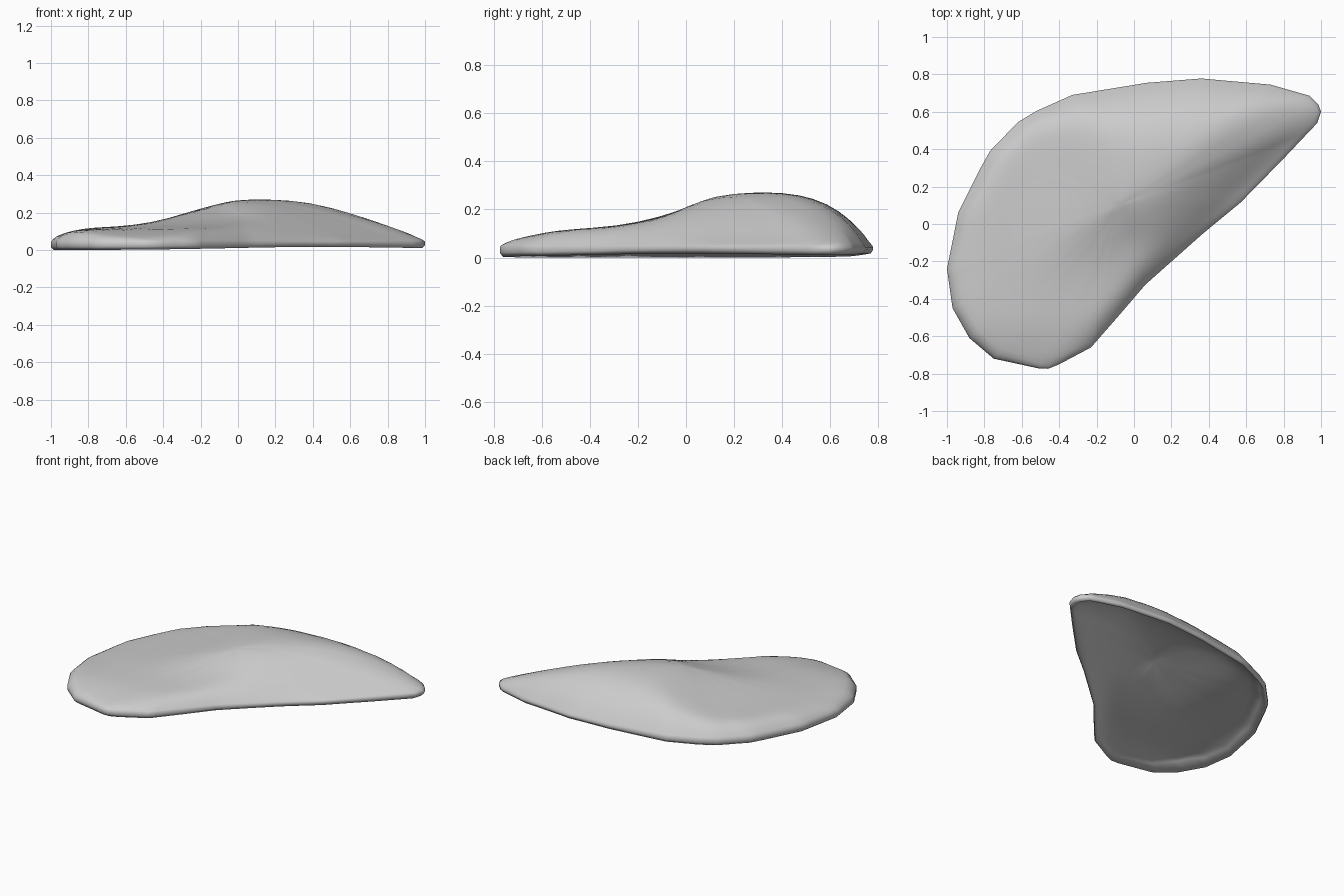
import bpy, bmesh, math
from mathutils import Vector
from mathutils.geometry import intersect_point_line

if "Cube" in bpy.data.objects:
    bpy.data.objects.remove(bpy.data.objects["Cube"])

# outline of the shell seen from above
OUTLINE = [(1.0, .6), (.985, .64), (.94, .685), (.73, .745), (.36, .778), (.07, .755),
           (-.33, .69), (-.52, .605), (-.62, .545), (-.77, .39), (-.82, .3), (-.94, .06),
           (-1.0, -.24), (-.97, -.45), (-.88, -.61), (-.75, -.72), (-.51, -.772),
           (-.46, -.774), (-.4, -.75), (-.23, -.66), (-.09, -.5), (.06, -.325),
           (.37, -.05), (.57, .115), (.8, .35), (.98, .54)]
CENTRE = Vector((-.08, .1))

# height limits along x, along y, away from the straight edge, away from the rim
ALONG_X = [(-1, .06), (-.92, .095), (-.83, .118), (-.6, .127), (-.45, .145), (.03, .295),
           (.18, .3), (.35, .29), (.7, .168), (.93, .08), (1, .05)]
ALONG_Y = [(-.78, .05), (-.73, .07), (-.53, .115), (-.3, .127), (-.1, .165), (.16, .29),
           (.4, .295), (.53, .27), (.64, .22), (.74, .13), (.78, .05)]
FROM_EDGE = [(-.1, .05), (0, .055), (.04, .1), (.1, .145), (.2, .215), (.32, .3), (.5, .4), (3, .6)]
FROM_RIM = [(0, .045), (.015, .065), (.05, .11), (.14, .205), (.25, .28), (.45, .38), (2, .6)]


def lerp_table(table, v):
    if v <= table[0][0]:
        return table[0][1]
    for (a, p), (b, q) in zip(table, table[1:]):
        if v <= b:
            return p + (q - p) * (v - a) / (b - a)
    return table[-1][1]


def smooth(table, v, w=.05):
    return sum(lerp_table(table, v + k * w) for k in (-1, 0, 1)) / 3


def rim_distance(p):
    best = 9
    for a, b in zip(OUTLINE, OUTLINE[1:] + OUTLINE[:1]):
        a, b = Vector(a), Vector(b)
        f = max(0, min(1, (p - a).dot(b - a) / (b - a).length_squared))
        best = min(best, (p - a.lerp(b, f)).length)
    return best


def top_height(p):
    edge = (p.y - p.x + .40) / math.sqrt(2)
    limits = (smooth(ALONG_X, p.x), smooth(ALONG_Y, p.y, .03),
              smooth(FROM_EDGE, edge, .04), lerp_table(FROM_RIM, rim_distance(p)))
    return sum(h ** -10 for h in limits) ** -.1


def base_height(p):
    return .013 * math.exp(-((p.x - .4) / .6) ** 2) + .003 * (p.x + 1)


# resample the outline
rim = []
for a, b in zip(OUTLINE, OUTLINE[1:] + OUTLINE[:1]):
    a, b = Vector(a), Vector(b)
    n = max(1, round((b - a).length / .06))
    rim += [a.lerp(b, i / n) for i in range(n)]

bm = bmesh.new()
STEPS = [.06, .15, .25, .35, .45, .55, .64, .72, .79, .85, .9, .94, .97, .988]


def add_ring(t, height):
    ring = []
    for r in rim:
        p = CENTRE.lerp(r, t)
        ring.append(bm.verts.new((p.x, p.y, height(p))))
    return ring


def under_height(p):
    return max(top_height(p) - .048, base_height(p) + .004)


# top skin, rounded rim, hollow underside
rings = [add_ring(t, top_height) for t in STEPS]
rings.append(add_ring(1, lambda p: .044))
rings.append(add_ring(1, lambda p: base_height(p) + .016))
rings.append(add_ring(.985, base_height))
rings += [add_ring(t, under_height) for t in reversed(STEPS[:-2])]
count = len(rim)
for lo, hi in zip(rings, rings[1:]):
    for i in range(count):
        j = (i + 1) % count
        bm.faces.new((lo[i], lo[j], hi[j], hi[i]))
for ring, h in ((rings[0], top_height), (rings[-1], under_height)):
    c = bm.verts.new((CENTRE.x, CENTRE.y, h(CENTRE)))
    for i in range(count):
        bm.faces.new((ring[i], ring[(i + 1) % count], c))

# soften the skins without moving the rim
inner = [v for r in rings[:12] + rings[19:] for v in r]
for _ in range(4):
    bmesh.ops.smooth_vert(bm, verts=inner, factor=.5, use_axis_z=True)
bmesh.ops.recalc_face_normals(bm, faces=bm.faces)
for f in bm.faces:
    f.smooth = True

mesh = bpy.data.meshes.new("shell")
bm.to_mesh(mesh)
bm.free()
shell = bpy.data.objects.new("shell", mesh)
bpy.context.collection.objects.link(shell)
